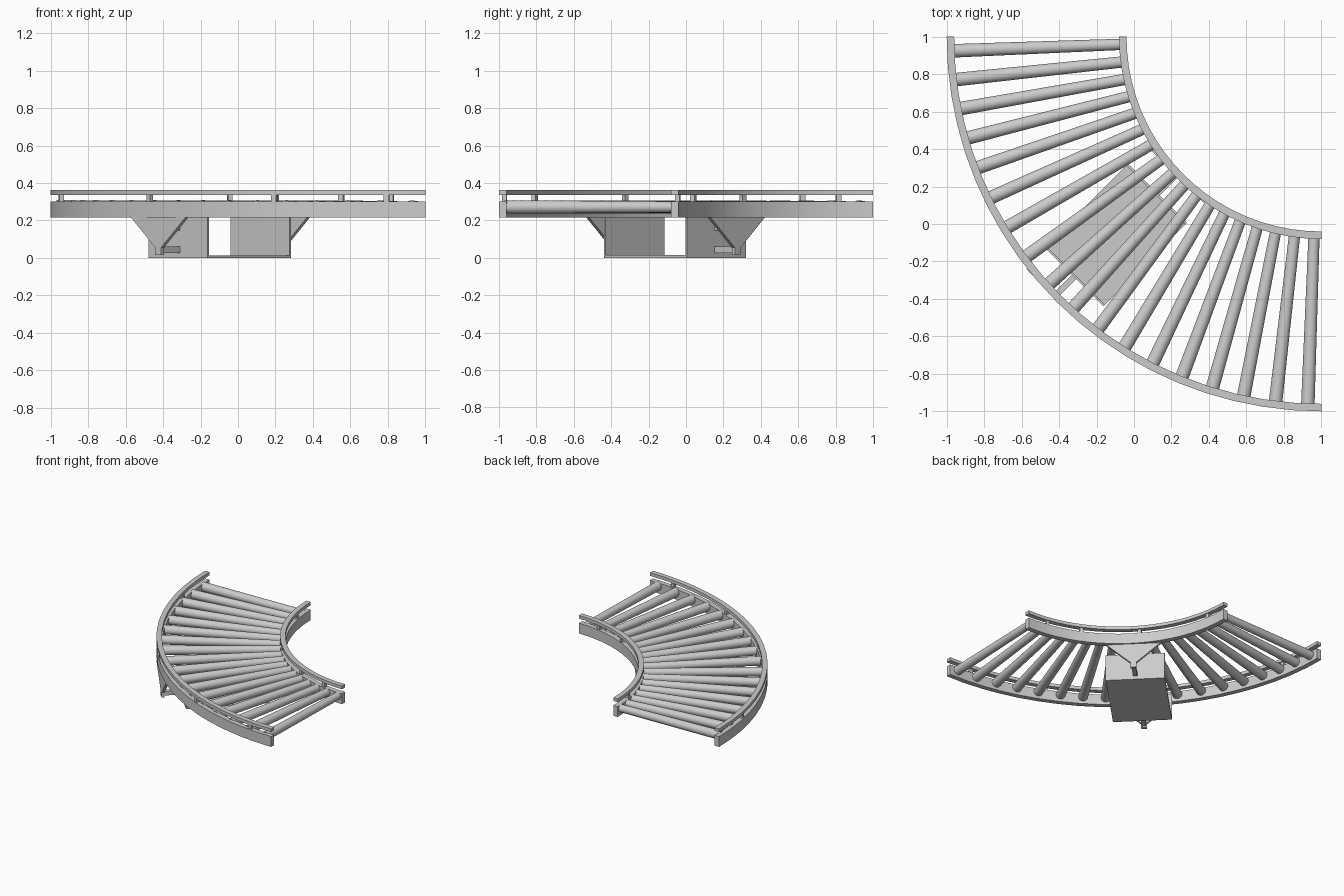
import bpy, bmesh, math
from mathutils import Vector

if "Cube" in bpy.data.objects:
    bpy.data.objects.remove(bpy.data.objects["Cube"])

CX = CY = 1.0          # centre of the quarter turn
DIAG_SHIFT = -0.027    # stand sits slightly off the diagonal


def polar(r, deg, z):
    a = math.radians(deg)
    return Vector((CX - r * math.cos(a), CY - r * math.sin(a), z))


def stand(r, t, z):
    # r = distance along the diagonal, t = sideways offset
    k = math.sqrt(0.5)
    t += DIAG_SHIFT
    return Vector((CX - k * r + k * t, CY - k * r - k * t, z))


def finish(bm, name, smooth=False):
    bmesh.ops.recalc_face_normals(bm, faces=bm.faces)
    me = bpy.data.meshes.new(name)
    bm.to_mesh(me)
    bm.free()
    ob = bpy.data.objects.new(name, me)
    bpy.context.collection.objects.link(ob)
    if smooth:
        bpy.ops.object.select_all(action='DESELECT')
        ob.select_set(True)
        bpy.context.view_layer.objects.active = ob
        bpy.ops.object.shade_smooth_by_angle(angle=math.radians(30))
    return ob


def loft(bm, rings):
    loops = [[bm.verts.new(p) for p in ring] for ring in rings]
    n = len(loops[0])
    for a, b in zip(loops, loops[1:]):
        for i in range(n):
            bm.faces.new((a[i], a[(i + 1) % n], b[(i + 1) % n], b[i]))
    bm.faces.new(loops[0])
    bm.faces.new(loops[-1][::-1])


def rail(name, r0, r1, z0, z1, segs=20):
    bm = bmesh.new()
    prof = [(r0, z0), (r1, z0), (r1, z1), (r0, z1)]
    loft(bm, [[polar(r, 90 * i / segs, z) for r, z in prof] for i in range(segs + 1)])
    finish(bm, name, True)


def slab(name, r0, r1, outline):
    # outline in (sideways, height), extruded along the diagonal
    bm = bmesh.new()
    loft(bm, [[stand(r, t, z) for t, z in outline] for r in (r0, r1)])
    finish(bm, name)


def rect(w, z0, z1):
    return [(-w, z0), (w, z0), (w, z1), (-w, z1)]


# curved side frames, guard rails and their posts
for side, r0, r1, angles in (("outer", 1.96, 2.0, (11, 42, 66, 84)),
                             ("inner", 1.04, 1.08, (10, 41, 65, 80))):
    rail(side + "_frame", r0, r1, 0.215, 0.30)
    rail(side + "_guard_rail", r0, r1, 0.337, 0.363)
    bm = bmesh.new()
    rm = (r0 + r1) / 2
    for a in angles:
        da = math.degrees(0.014 / rm)
        loft(bm, [[polar(rm + s * 0.012, a + d * da, z)
                   for s, d in ((-1, -1), (1, -1), (1, 1), (-1, 1))]
                  for z in (0.295, 0.34)])
    finish(bm, side + "_guard_posts")

# tapered rollers fanned around the turn
COUNT = 18
for i in range(COUNT):
    u = i / (COUNT - 1)
    base = 2.2 + 85.7 * u
    lag = 1.5 * abs(math.sin(2 * math.pi * u))
    p_in = polar(1.07, base - (lag if u > 0.5 else 0), 0.272)
    p_out = polar(1.97, base - (lag if u < 0.5 else 0), 0.272)
    side = (p_out - p_in).normalized().cross(Vector((0, 0, 1)))
    bm = bmesh.new()
    rings = []
    for p, rad in ((p_in, 0.030), (p_out, 0.036)):
        rings.append([p + rad * (math.cos(a) * side + math.sin(a) * Vector((0, 0, 1)))
                      for a in (2 * math.pi * k / 24 for k in range(24))])
    loft(bm, rings)
    finish(bm, f"roller_{i + 1}", True)

# U-shaped stand under the middle
slab("stand_base_plate", 1.21, 1.84, rect(0.223, 0.0, 0.014))
slab("stand_outer_plate", 1.828, 1.84, rect(0.223, 0.0, 0.218))
slab("stand_inner_plate", 1.21, 1.222, rect(0.223, 0.0, 0.218))

# triangular gussets and the struts tying them to the stand
gusset = [(-0.21, 0.22), (-0.022, 0.055), (-0.022, 0.015),
          (0.022, 0.015), (0.022, 0.055), (0.21, 0.22)]
for side, g0, g1, s0, s1 in (("outer", 1.968, 1.99, 1.835, 1.975),
                             ("inner", 1.05, 1.072, 1.065, 1.215)):
    slab(side + "_gusset", g0, g1, gusset)
    slab(side + "_lower_strut", s0, s1, rect(0.016, 0.027, 0.06))
    slab(side + "_upper_strut", s0, s1, rect(0.016, 0.145, 0.178))
